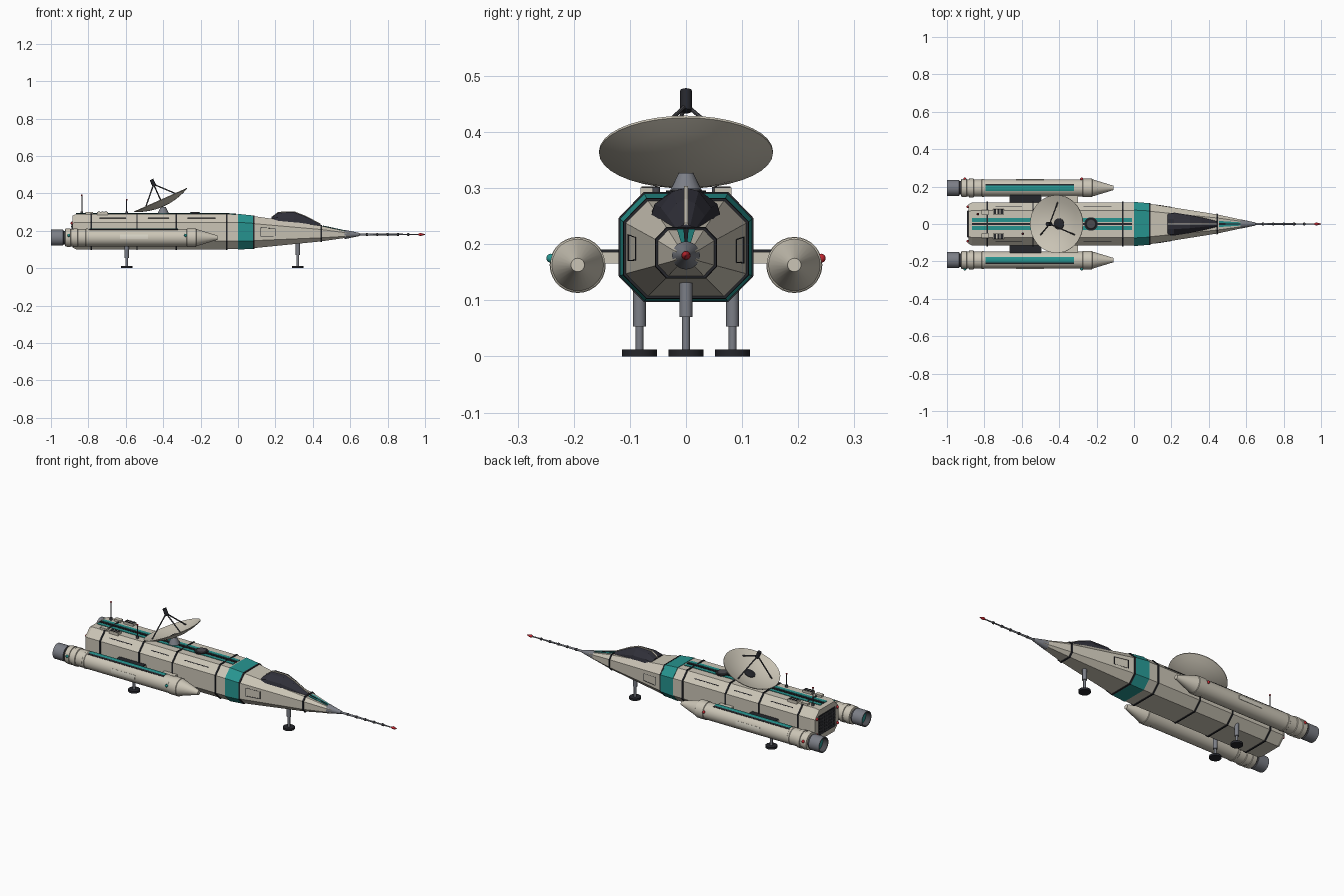
import bpy, math
import bmesh
from mathutils import Vector

if "Cube" in bpy.data.objects:
    bpy.data.objects.remove(bpy.data.objects["Cube"])

COLORS = {
    "beige_hull": (0.60, 0.56, 0.47), "pale_panel": (0.68, 0.65, 0.56),
    "teal_paint": (0.02, 0.30, 0.28), "black_trim": (0.018, 0.019, 0.024),
    "canopy_glass": (0.03, 0.03, 0.042), "grey_metal": (0.20, 0.21, 0.24),
    "dark_metal": (0.07, 0.07, 0.08), "red_light": (0.55, 0.02, 0.03)}
MATS = {}
for mat_name, rgb in COLORS.items():
    MATS[mat_name] = bpy.data.materials.new(mat_name)
    MATS[mat_name].diffuse_color = (*rgb, 1)
BEIGE, PALE, TEAL, BLACK, GLASS, GREY, DARK, RED = COLORS


def make(name, verts, faces, mats, smooth=False):
    """mats: one colour name, or one per face"""
    me = bpy.data.meshes.new(name)
    me.from_pydata([tuple(v) for v in verts], [], faces)
    if isinstance(mats, str):
        mats = [mats] * len(faces)
    used = list(dict.fromkeys(mats))
    for m in used:
        me.materials.append(MATS[m])
    for p, m in zip(me.polygons, mats):
        p.material_index = used.index(m)
    bm = bmesh.new()
    bm.from_mesh(me)
    bmesh.ops.recalc_face_normals(bm, faces=bm.faces)
    bm.to_mesh(me)
    bm.free()
    ob = bpy.data.objects.new(name, me)
    bpy.context.collection.objects.link(ob)
    if smooth:
        bpy.ops.object.select_all(action='DESELECT')
        ob.select_set(True)
        bpy.context.view_layer.objects.active = ob
        bpy.ops.object.shade_smooth_by_angle(angle=math.radians(35))
    return ob


def loft(name, rings, mats, smooth=False):
    """closed rings joined in order; mats: one colour or one per span"""
    n, verts, faces, fm = len(rings[0]), [], [], []
    spans = [mats] * (len(rings) - 1) if isinstance(mats, str) else mats
    for r in rings:
        verts += r
    for i, m in enumerate(spans):
        for j in range(n):
            k = (j + 1) % n
            faces.append((i * n + j, i * n + k, (i + 1) * n + k, (i + 1) * n + j))
            fm.append(m)
    faces += [tuple(range(n)), tuple(range(len(verts) - n, len(verts)))]
    return make(name, verts, faces, fm + [spans[0], spans[-1]], smooth)


def lathe(name, origin, axis, profile, mats, n=24):
    """profile of (distance along axis, radius)"""
    q = Vector(axis).to_track_quat('Z', 'Y')
    o = Vector(origin)
    rings = [[o + q @ Vector((max(r, 1e-4) * math.cos(a * math.tau / n),
                              max(r, 1e-4) * math.sin(a * math.tau / n), t))
              for a in range(n)] for t, r in profile]
    return loft(name, rings, mats, True)


def rod(name, p0, p1, r, mat, n=12, r1=None):
    d = Vector(p1) - Vector(p0)
    return lathe(name, p0, d, [(0, r), (d.length, r if r1 is None else r1)], mat, n)


def ball(name, c, r, mat):
    prof = [(-r * math.cos(i * math.pi / 6), r * math.sin(i * math.pi / 6)) for i in range(7)]
    return lathe(name, c, (0, 0, 1), prof, mat, 12)


def box(name, c, s, mat):
    x, y, z = (v / 2 for v in s)
    ring = lambda dx: [Vector(c) + Vector((dx, a, b)) for a, b in ((-y, -z), (y, -z), (y, z), (-y, z))]
    return loft(name, [ring(-x), ring(x)], mat)


# hull stations: x, half width, bottom, top
HULL = [(-.885, .106, .110, .281), (-.865, .116, .101, .289), (-.06, .116, .101, .289),
        (0, .115, .102, .287), (.085, .108, .107, .278), (.445, .051, .143, .226),
        (.57, .024, .161, .199), (.60, .018, .166, .194)]


def section(x, off=0):
    for a, b in zip(HULL, HULL[1:]):
        if x <= b[0] + 1e-6:
            break
    t = (x - a[0]) / (b[0] - a[0])
    w, zb, zt = (a[i] + (b[i] - a[i]) * t for i in (1, 2, 3))
    w, zb, zt = w + off, zb - off, zt + off
    c, h = w * .63, (zt - zb) * .235
    return [Vector((x, y, z)) for y, z in (
        (-c, zt), (c, zt), (w, zt - h), (w, zb + h), (c, zb), (-c, zb), (-w, zb + h), (-w, zt - h))]


def stations(x0, x1):
    return [x0] + [s[0] for s in HULL if x0 + .001 < s[0] < x1 - .001] + [x1]


def band(name, x0, x1, off, mat):
    loft(name, [section(x, off) for x in stations(x0, x1)], mat)


def patch(name, face, u0, u1, x0, x1, mat, off=.003):
    """thin plate on one hull facet, u runs across the facet"""
    rings = []
    for x in stations(x0, x1):
        lo, hi = section(x, -.002), section(x, off)
        k = (face + 1) % 8
        rings.append([lo[face].lerp(lo[k], u0), lo[face].lerp(lo[k], u1),
                      hi[face].lerp(hi[k], u1), hi[face].lerp(hi[k], u0)])
    loft(name, rings, mat)


# hull with teal collar and black seams
loft("hull", [section(s[0]) for s in HULL], BEIGE)
band("teal_collar", 0, .085, .003, TEAL)
for x in (-.785, -.54, -.33, -.06, .085, .445):
    band("hull_seam", x - .004, x + .004, .004, BLACK)

# dorsal stripes, spine and nose stripe
for u in (.29, .58):
    patch("dorsal_stripe", 0, u, u + .13, -.865, -.01, TEAL)
patch("dorsal_spine", 0, .46, .54, -.865, -.01, BLACK, .005)
patch("nose_stripe", 0, .25, .75, .455, .57, TEAL)
patch("nose_stripe_core", 0, .43, .57, .455, .57, BLACK, .004)

# long grooves and door outlines, both flanks
for cham, side in ((1, 2), (7, 6)):
    for x0, x1 in ((-.74, -.6), (-.48, -.37), (-.27, -.12)):
        patch("flank_groove", cham, .47, .53, x0, x1, BLACK, .002)
    for x in (.12, .2):
        patch("door_edge", side, .25, .8, x, x + .003, BLACK, .0015)
    for u in (.25, .78):
        patch("door_edge", side, u, u + .02, .12, .203, BLACK, .0015)

# stern grille with lights
box("grille_panel", (-.886, 0, .195), (.006, .145, .11), BLACK)
for i in range(6):
    box("grille_slat", (-.889, 0, .15 + i * .018), (.006, .14, .004), DARK)
for i in range(7):
    box("grille_bar", (-.889, -.06 + i * .02, .195), (.005, .003, .105), DARK)
for y in (-.092, .092):
    for z in (.15, .24):
        ball("stern_light", (-.887, y, z), .008, RED)

# canopy: x, half width, base, top
CANOPY = [(.18, .062, .255, .272), (.215, .062, .25, .298), (.30, .05, .236, .301),
          (.36, .037, .228, .278), (.442, .017, .218, .235)]
loft("canopy", [[Vector((x, w * a, zb + (zt - zb) * b)) for a, b in
                 ((-1, 0), (-.9, .45), (-.45, .9), (0, 1), (.45, .9), (.9, .45), (1, 0))]
                for x, w, zb, zt in CANOPY], GLASS)
loft("canopy_beam", [[Vector((x, y, zt + d)) for y, d in
                      ((-.004, -.006), (.004, -.006), (.004, .003), (-.004, .003))]
                     for x, w, zb, zt in CANOPY], BEIGE)

# nose cone and probe boom
Z = .18
lathe("nose_cone", (.57, 0, Z), (1, 0, 0), [(0, .025), (.08, .008), (.085, 0)], GREY)
rod("probe_boom", (.64, 0, Z), (.98, 0, Z), .006, GREY, 12, .003)
for x in (.69, .745, .80, .855, .91):
    lathe("boom_collar", (x - .007, 0, Z), (1, 0, 0), [(0, .004), (.003, .0075), (.011, .0075), (.014, .004)], DARK, 12)
lathe("probe_tip", (.965, 0, Z), (1, 0, 0), [(0, .005), (.008, .008), (.02, .006), (.035, .001)], RED, 12)

# booster pods with pylons
POD = [(.03, 0), (.03, .036), (0, .038), (0, .043), (.065, .043), (.067, .036), (.075, .036),
       (.077, .048), (.105, .050), (.106, .046), (.118, .046), (.119, .050), (.142, .050),
       (.144, .046), (.185, .046), (.187, .048), (.197, .048), (.199, .046), (.725, .046),
       (.727, .049), (.775, .049), (.777, .046), (.882, .014), (.89, .012), (.89, 0)]
POD_COL = [TEAL, DARK] + [GREY] * 2 + [DARK] * 2 + [BEIGE] * 18
PZ = .163


def pod_plate(name, s, a0, a1, x0, x1, mat):
    """curved plate, angle measured from the top towards outboard"""
    rings = []
    for x in (x0, x1):
        ang = [math.radians(a0 + (a1 - a0) * i / 5) for i in range(6)]
        arc = [(.044, a) for a in ang] + [(.0485, a) for a in reversed(ang)]
        rings.append([Vector((x, s * (.193 + r * math.sin(a)), PZ + r * math.cos(a))) for r, a in arc])
    loft(name, rings, mat)


for s in (-1, 1):
    lathe("booster_pod", (-1, s * .193, PZ), (1, 0, 0), POD, POD_COL, 28)
    pod_plate("pod_stripe", s, -20, 14, -.795, -.32, TEAL)
    pod_plate("pod_stripe_edge", s, 14, 26, -.795, -.32, BLACK)
    pod_plate("pod_side_panel", s, 70, 100, -.63, -.48, PALE)
    for x in (-.905, -.28):
        ball("pod_light", (x, s * .241, .175), .008, RED if s > 0 else TEAL)
    box("pylon", (-.58, s * .133, .176), (.17, .05, .02), BEIGE)
    box("pylon_cover", (-.58, s * .133, .188), (.165, .05, .005), BLACK)
    box("front_pylon", (-.34, s * .133, .176), (.08, .05, .02), BEIGE)

# landing gear
for x, y, mid, top in ((-.595, -.083, .053, .125), (-.595, .083, .053, .125), (.32, 0, .07, .14)):
    rod("gear_foot", (x, y, 0), (x, y, .012), .031, BLACK, 20)
    rod("gear_piston", (x, y, .01), (x, y, mid + .01), .007, GREY)
    rod("gear_sleeve", (x, y, mid), (x, y, top), .0115, GREY, 16)

# dish antenna
TILT = math.radians(24)
N = Vector((-math.sin(TILT), 0, math.cos(TILT)))
U = Vector((math.cos(TILT), 0, math.sin(TILT)))
C = Vector((-.4145, 0, .366))
R, DEPTH = .155, .036
bowl = lambda r: DEPTH * ((r / R) ** 2 - 1)
radii = [0, .04, .08, .12, R]
lathe("dish", C, N, [(bowl(r), r) for r in radii] + [(bowl(r) - .004, r) for r in reversed(radii)], BEIGE, 36)
lathe("dish_hub", C, N, [(-.036, .03), (-.031, .03), (-.026, .012), (-.026, 0)], BLACK, 20)
rod("dish_feed", C + N * .078, C + N * .118, .0105, BLACK, 16)
for deg in (90, 210, 330):
    a = math.radians(deg)
    foot = C + (U * math.cos(a) + Vector((0, 1, 0)) * math.sin(a)) * .115 + N * bowl(.115)
    rod("feed_strut", foot, C + N * .09, .0035, DARK, 8)
lathe("dish_mount", (-.40, 0, .285), (0, 0, 1), [(0, .032), (.012, .028), (.042, .013)], GREY, 20)

# dorsal hatch, roof boxes, vents and aerials
lathe("roof_hatch", (-.23, 0, .285), (0, 0, 1), [(0, .036), (.011, .036), (.011, .027), (.014, .024), (.014, 0)],
      [BLACK, BLACK, DARK, DARK], 24)
for s in (-1, 1):
    box("roof_vent", (-.725, s * .066, .293), (.058, .03, .016), BEIGE)
    for i in range(3):
        box("vent_slot", (-.743 + i * .018, s * .066, .301), (.011, .026, .004), BLACK)
    box("roof_box", (-.795, s * .062, .293), (.04, .024, .016), BEIGE)
for x, y, top in ((-.835, .053, .39), (-.595, -.053, .365)):
    rod("aerial_base", (x, y, .285), (x, y, .302), .007, DARK)
    rod("aerial", (x, y, .29), (x, y, top), .0025, DARK, 8)
    ball("aerial_tip", (x, y, top), .005, RED)

for m in bpy.data.materials:
    if m.users and not m.is_grease_pencil:
        m.use_nodes = True
        m.node_tree.nodes["Principled BSDF"].inputs["Base Color"].default_value = m.diffuse_color
